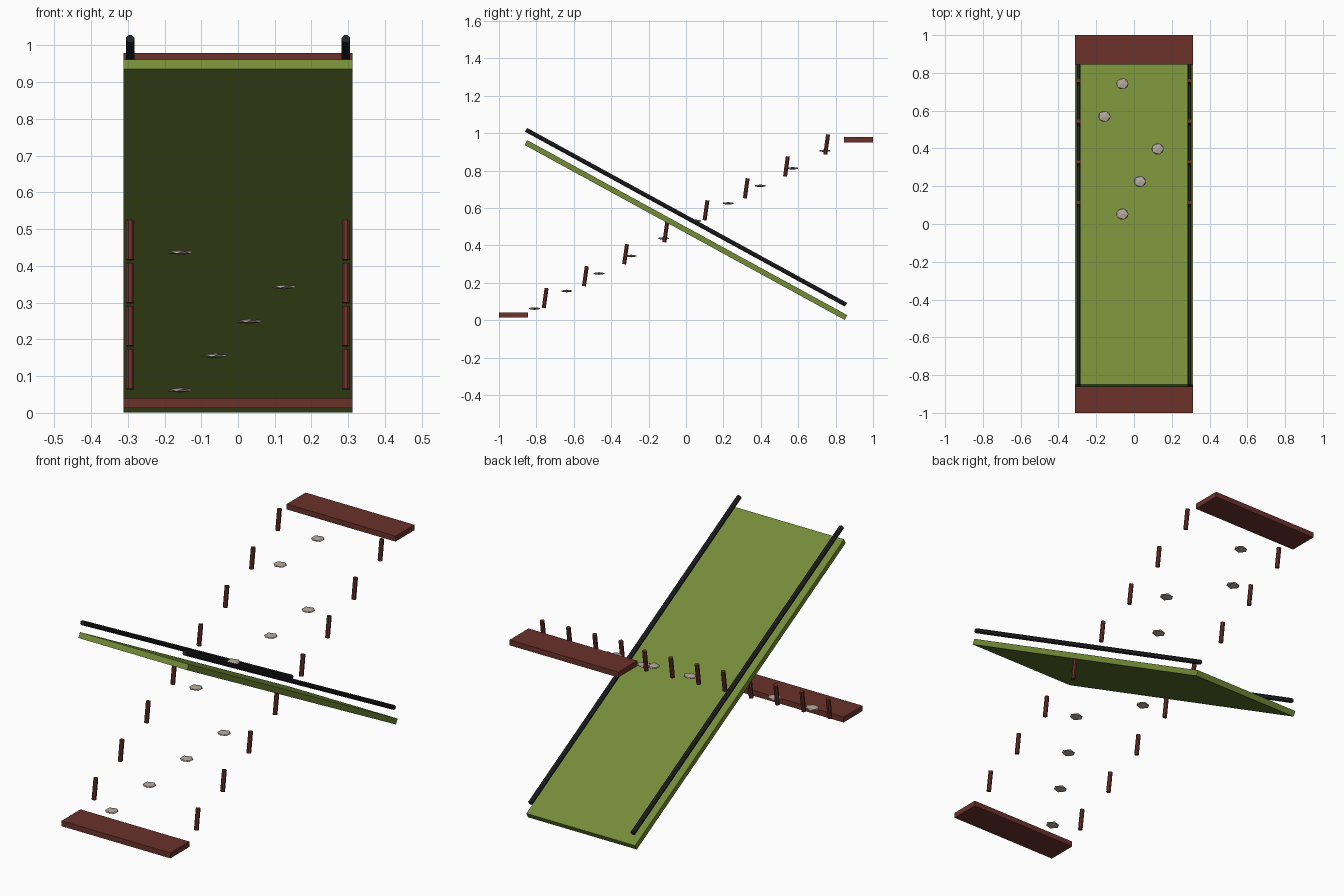
import bpy, bmesh, math
from mathutils import Matrix

if "Cube" in bpy.data.objects:
    bpy.data.objects.remove(bpy.data.objects["Cube"])

SLOPE = math.radians(-28.66)   # deck falls toward the back
TILT = math.radians(-8)        # posts lean back slightly


def material(name, color):
    m = bpy.data.materials.new(name)
    m.diffuse_color = (*color, 1)
    m.use_nodes = True
    m.node_tree.nodes["Principled BSDF"].inputs["Base Color"].default_value = m.diffuse_color
    return m


green = material("moss green", (0.175, 0.262, 0.04))
brown = material("red brown wood", (0.147, 0.032, 0.023))
black = material("dark rail", (0.016, 0.016, 0.018))
stone = material("pale stone", (0.47, 0.40, 0.34))


def finish(name, bm, mat, location, rot_x=0.0, rot_z=0.0):
    mesh = bpy.data.meshes.new(name)
    bm.to_mesh(mesh)
    bm.free()
    mesh.materials.append(mat)
    ob = bpy.data.objects.new(name, mesh)
    ob.location = location
    ob.rotation_euler = (rot_x, 0, rot_z)
    bpy.context.collection.objects.link(ob)
    return ob


def box(name, size, location, mat, rot_x=0.0):
    bm = bmesh.new()
    bmesh.ops.create_cube(bm, size=1, matrix=Matrix.Diagonal((*size, 1)))
    return finish(name, bm, mat, location, rot_x)


def rod(name, radius, length, location, mat, rot_x=0.0):
    bm = bmesh.new()
    bmesh.ops.create_cone(bm, cap_ends=True, segments=8, radius1=radius,
                          radius2=radius, depth=length,
                          matrix=Matrix.Rotation(math.radians(22.5), 4, 'Z'))
    return finish(name, bm, mat, location, rot_x)


def pebble(name, location, rot_z):
    bm = bmesh.new()
    bmesh.ops.create_icosphere(bm, subdivisions=1, radius=0.037)
    bmesh.ops.scale(bm, vec=(1, 0.9, 0.19), verts=bm.verts)
    return finish(name, bm, stone, location, 0, rot_z)


# Sloping deck
box("deck", (0.624, 1.95, 0.029), (0, 0, 0.4815), green, SLOPE)

# Landings at both ends
box("front_landing", (0.624, 0.155, 0.028), (0, -0.9225, 0.027), brown)
box("back_landing", (0.624, 0.155, 0.028), (0, 0.9225, 0.965), brown)

# Handrails and posts on both sides
for side, sx in (("left", -1), ("right", 1)):
    rod(f"{side}_rail", 0.0125, 1.95, (sx * 0.2935, 0, 0.55), black,
        SLOPE + math.pi / 2)
    for i in range(8):
        rod(f"{side}_post_{i + 1}", 0.0115, 0.108,
            (sx * 0.2935, -0.753 + i * 0.215, 0.118 + i * 0.1173), brown, TILT)

# Stepping stones rising in a repeating zigzag
offsets = (-0.157, -0.062, 0.031, 0.125)
for i in range(10):
    pebble(f"stepping_stone_{i + 1}",
           (offsets[i % 4] if i < 4 else offsets[(i - 4) % 4],
            -0.81 + i * 0.1725, 0.062 + i * 0.0937), 0)
